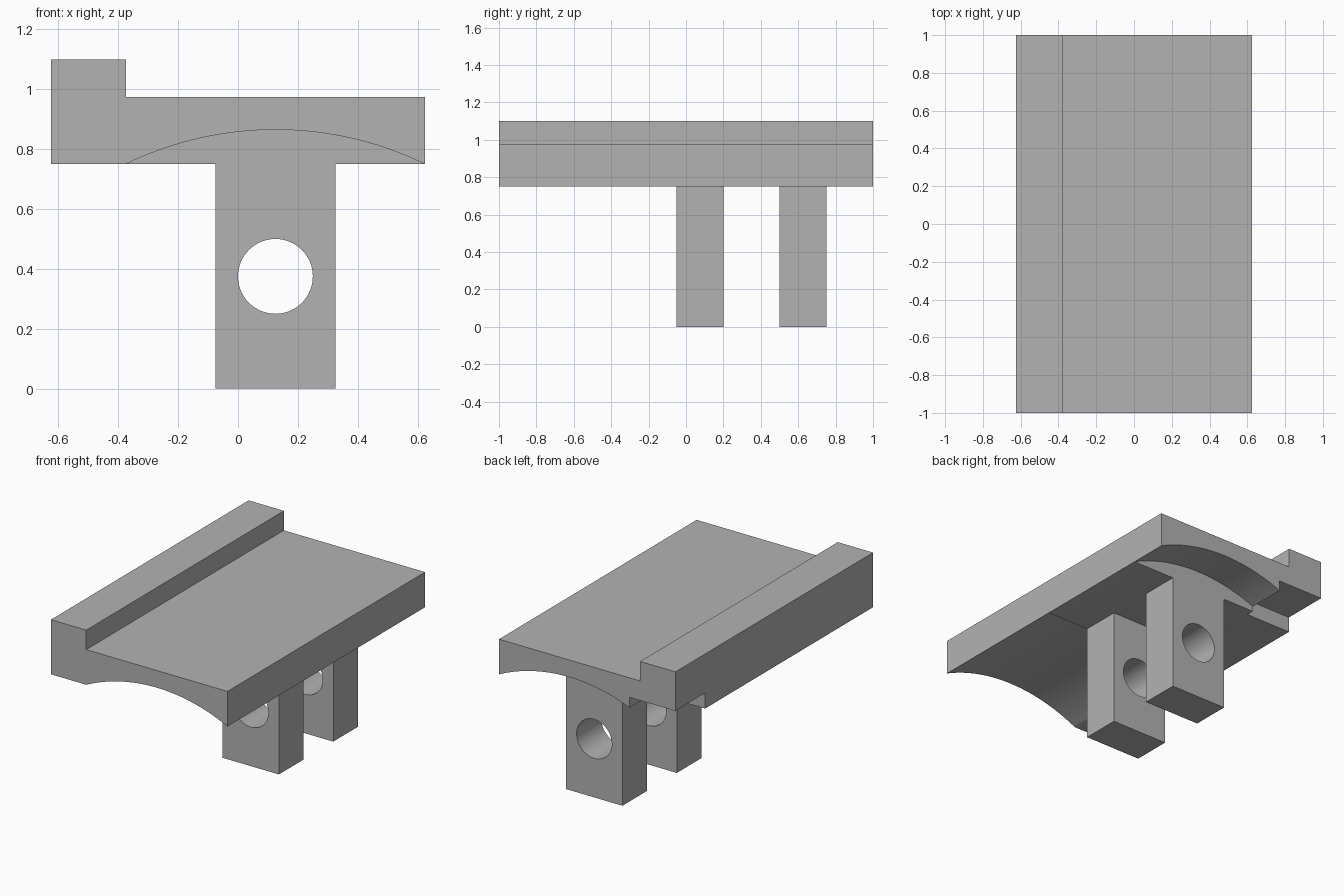
import bpy, bmesh, math
from mathutils import Matrix

cube = bpy.data.objects.get("Cube")
if cube:
    bpy.data.objects.remove(cube, do_unlink=True)

grey = bpy.data.materials.new("plain grey")
grey.use_nodes = True
colour = (0.45, 0.45, 0.45, 1)
grey.diffuse_color = colour
grey.node_tree.nodes["Principled BSDF"].inputs["Base Color"].default_value = colour


def finish(name, bm):
    bmesh.ops.recalc_face_normals(bm, faces=bm.faces)
    mesh = bpy.data.meshes.new(name)
    bm.to_mesh(mesh)
    bm.free()
    mesh.materials.append(grey)
    ob = bpy.data.objects.new(name, mesh)
    bpy.context.collection.objects.link(ob)
    return ob


def extrude_y(name, profile, y0, y1):
    """Solid from an x-z outline drawn out from y0 to y1."""
    bm = bmesh.new()
    face = bm.faces.new([bm.verts.new((x, y0, z)) for x, z in profile])
    ext = bmesh.ops.extrude_face_region(bm, geom=[face])["geom"]
    verts = [g for g in ext if isinstance(g, bmesh.types.BMVert)]
    bmesh.ops.translate(bm, verts=verts, vec=(0, y1 - y0, 0))
    return finish(name, bm)


def box(name, x0, x1, y0, y1, z0, z1):
    return extrude_y(name, [(x0, z0), (x1, z0), (x1, z1), (x0, z1)], y0, y1)


def cylinder_y(name, x, z, radius, y0, y1, sides):
    bm = bmesh.new()
    place = Matrix.Translation((x, (y0 + y1) / 2, z)) @ Matrix.Rotation(math.pi / 2, 4, "X")
    bmesh.ops.create_cone(bm, cap_ends=True, segments=sides, radius1=radius,
                          radius2=radius, depth=y1 - y0, matrix=place)
    return finish(name, bm)


def combine(target, tool, operation):
    """Apply an exact boolean and discard the tool."""
    tool.hide_render = True
    mod = target.modifiers.new(operation, "BOOLEAN")
    mod.operation, mod.solver, mod.object = operation, "EXACT", tool
    graph = bpy.context.evaluated_depsgraph_get()
    mesh = bpy.data.meshes.new_from_object(target.evaluated_get(graph))
    target.modifiers.clear()
    target.data = mesh
    bpy.data.objects.remove(tool, do_unlink=True)


# Plate with a raised lip along one long side
W, LIP, BOTTOM, TOP = 0.625, -0.375, 0.75, 0.975
plate = extrude_y("bracket_plate", [(-W, BOTTOM), (W, BOTTOM), (W, TOP),
                                    (LIP, TOP), (LIP, 1.1), (-W, 1.1)], -1, 1)

# Arched hollows under both ends, leaving a flat pad between them
MID, HALF, RISE = 0.125, 0.5, 0.115
radius = (HALF ** 2 + RISE ** 2) / (2 * RISE)
for y0, y1 in ((-1.2, -0.05), (0.75, 1.2)):
    arch = cylinder_y("arch_cutter", MID, BOTTOM + RISE - radius, radius, y0, y1, 256)
    combine(plate, arch, "DIFFERENCE")

# Notch under the back corner of the lip
combine(plate, box("notch_cutter", -0.8, -0.3, 0.7, 1.2, 0.6, 0.85), "DIFFERENCE")

# Two legs, each bored through for a pin
for y in (-0.05, 0.5):
    leg = box("leg", -0.075, 0.325, y, y + 0.25, 0, 0.8)
    bore = cylinder_y("bore_cutter", MID, 0.375, 0.125, y - 0.1, y + 0.35, 64)
    combine(leg, bore, "DIFFERENCE")
    combine(plate, leg, "UNION")

bpy.ops.object.select_all(action="DESELECT")
plate.select_set(True)
bpy.context.view_layer.objects.active = plate
bpy.ops.object.shade_smooth_by_angle(angle=math.radians(30))
